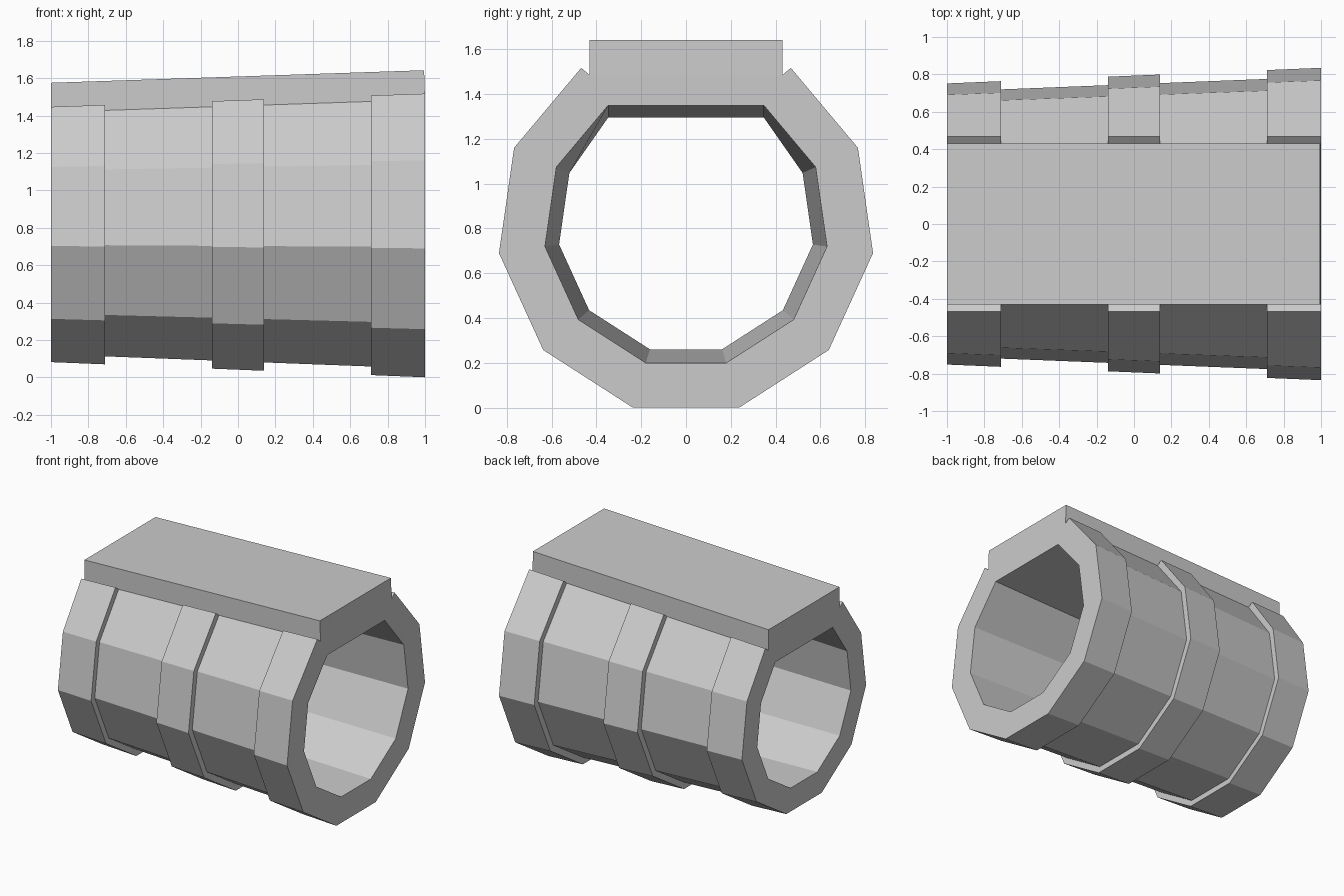
import bpy, bmesh, math

if "Cube" in bpy.data.objects:
    bpy.data.objects.remove(bpy.data.objects["Cube"])

CZ = 0.81                                  # height of the tube axis
R_OUT, R_IN, THIN = 0.8436, 0.636, 0.9425
PLATE_W, PLATE_Z = 0.43, 0.675             # plate half width, seat height above axis


def taper(x):
    return 0.95 + 0.05 * x


def arc(x, r, end_y, end_z):
    """Ten corners of an 11-gon whose top corner is left out; the end corners keep their width."""
    pts = []
    for k in range(10):
        a = math.radians(360 / 11 * (4.5 - k))
        y, z = r * math.sin(a) * taper(x), -r * math.cos(a)
        if k in (0, 9):
            y, z = (end_y if k == 0 else -end_y), end_z
        pts.append((x, y, CZ + z * taper(x)))
    return pts


def make_object(name, bm):
    bmesh.ops.remove_doubles(bm, verts=bm.verts, dist=1e-4)
    bmesh.ops.recalc_face_normals(bm, faces=bm.faces)
    mesh = bpy.data.meshes.new(name)
    bm.to_mesh(mesh)
    bm.free()
    bpy.context.collection.objects.link(bpy.data.objects.new(name, mesh))


def bridge(bm, a, b):
    n = len(a)
    for i in range(n):
        j = (i + 1) % n
        bm.faces.new((a[i], a[j], b[j], b[i]))


# Tapered tube with three raised bands and a flat seat on top
bm = bmesh.new()
cuts = [-1, -0.71, -0.14, 0.14, 0.71, 1]
outer = []
for i in range(5):
    for x in cuts[i:i + 2]:
        if i % 2 == 0:
            pts = arc(x, R_OUT, 0.468, 0.707)
        else:
            pts = arc(x, R_OUT * THIN, PLATE_W, PLATE_Z)
        seat = CZ + PLATE_Z * taper(x)
        pts += [(x, -PLATE_W, seat), (x, PLATE_W, seat)]
        outer.append([bm.verts.new(p) for p in pts])
inner = [[bm.verts.new(p) for p in arc(x, R_IN, 0.347, 0.54)] for x in (-1, 1)]
for a, b in zip(outer, outer[1:]):
    bridge(bm, a, b)
bridge(bm, *inner)
for o, n in ((outer[0], inner[0]), (outer[-1], inner[1])):
    for i in range(9):
        bm.faces.new((o[i], o[i + 1], n[i + 1], n[i]))
    bm.faces.new((o[9], o[10], o[11], o[0], n[0], n[9]))
make_object("banded_tube", bm)

# Sloping plate along the top
bm = bmesh.new()
ends = []
for x, top_x, top in ((-1, -1, 1.575), (1, 0.995, 1.642)):
    seat = CZ + PLATE_Z * taper(x)
    ends.append([bm.verts.new(p) for p in (
        (x, -PLATE_W, seat), (x, PLATE_W, seat),
        (top_x, PLATE_W, top), (top_x, -PLATE_W, top))])
bridge(bm, *ends)
for e in ends:
    bm.faces.new(e)
make_object("top_plate", bm)
